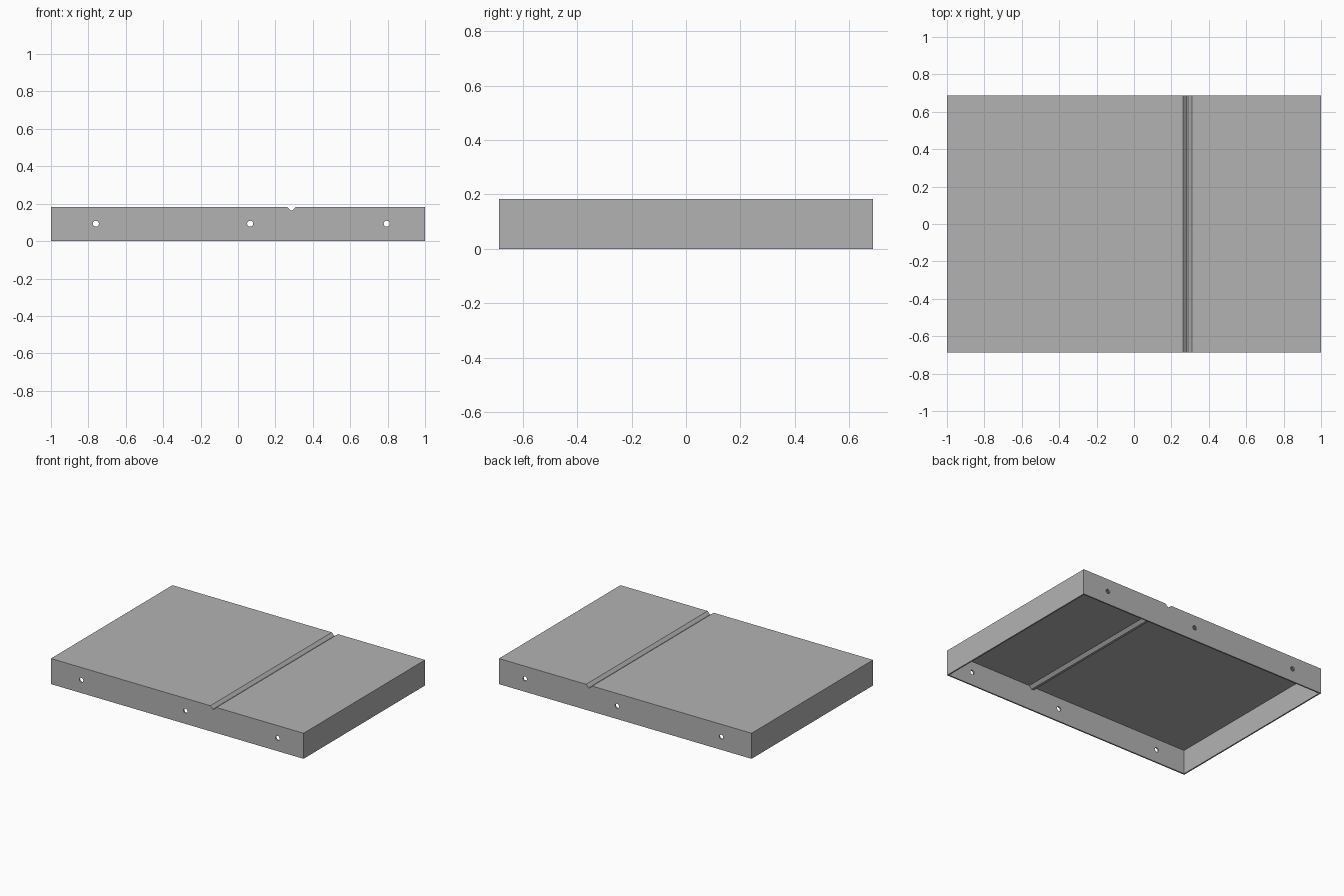
import bpy
import bmesh
from math import pi
from mathutils import Matrix, Vector

if "Cube" in bpy.data.objects:
    bpy.data.objects.remove(bpy.data.objects["Cube"], do_unlink=True)

HALF_X, HALF_Y, HEIGHT, SHEET = 1.0, 0.687, 0.183, 0.01
GROOVE_X, GROOVE_HALF, GROOVE_DEPTH, FLOOR_HALF = 0.286, 0.024, 0.02, 0.004
HOLE_X, HOLE_Z, HOLE_R = (-0.76, 0.065, 0.795), 0.093, 0.016

metal = bpy.data.materials.new("grey sheet metal")
metal.use_nodes = True
grey = (0.45, 0.45, 0.45, 1)
metal.diffuse_color = grey
metal.node_tree.nodes["Principled BSDF"].inputs["Base Color"].default_value = grey


def finish(name, bm):
    bmesh.ops.recalc_face_normals(bm, faces=bm.faces)
    mesh = bpy.data.meshes.new(name)
    bm.to_mesh(mesh)
    bm.free()
    mesh.materials.append(metal)
    obj = bpy.data.objects.new(name, mesh)
    bpy.context.collection.objects.link(obj)
    return obj


def grooved_slab(name, half_x, half_y, bottom, top, widen):
    """Slab with a groove along its top, extruded from front to back."""
    wide, narrow = GROOVE_HALF + widen, FLOOR_HALF + widen
    low = top - GROOVE_DEPTH
    outline = [(-half_x, bottom), (half_x, bottom), (half_x, top),
               (GROOVE_X + wide, top), (GROOVE_X + narrow, low),
               (GROOVE_X - narrow, low), (GROOVE_X - wide, top), (-half_x, top)]
    bm = bmesh.new()
    face = bm.faces.new([bm.verts.new((x, -half_y, z)) for x, z in outline])
    ext = bmesh.ops.extrude_face_region(bm, geom=[face], use_keep_orig=True)
    moved = [v for v in ext["geom"] if isinstance(v, bmesh.types.BMVert)]
    bmesh.ops.translate(bm, verts=moved, vec=Vector((0, 2 * half_y, 0)))
    return finish(name, bm)


# Folded tray, open underneath, with the groove pressed into its top
tray = grooved_slab("folded_tray", HALF_X, HALF_Y, 0, HEIGHT, 0)
hollow = grooved_slab("hollow_cutter", HALF_X - SHEET, HALF_Y - SHEET,
                      -0.1, HEIGHT - SHEET, SHEET * 0.45)

# Mounting holes through the front and back walls
bm = bmesh.new()
for x in HOLE_X:
    place = Matrix.Translation((x, 0, HOLE_Z)) @ Matrix.Rotation(pi / 2, 4, "X")
    bmesh.ops.create_cone(bm, cap_ends=True, segments=24, radius1=HOLE_R,
                          radius2=HOLE_R, depth=2, matrix=place)
holes = finish("hole_cutter", bm)

for cutter in (hollow, holes):
    mod = tray.modifiers.new(cutter.name, "BOOLEAN")
    mod.operation = "DIFFERENCE"
    mod.solver = "EXACT"
    mod.object = cutter
    cutter.hide_render = True
    cutter.hide_set(True)

# Smooth the hole walls while keeping the folds sharp
bpy.ops.object.select_all(action="DESELECT")
bpy.context.view_layer.objects.active = tray
tray.select_set(True)
for mod_name in [m.name for m in tray.modifiers]:
    bpy.ops.object.modifier_apply(modifier=mod_name)
bpy.ops.object.shade_smooth_by_angle(angle=pi / 6)
for cutter in (hollow, holes):
    bpy.data.objects.remove(cutter, do_unlink=True)
